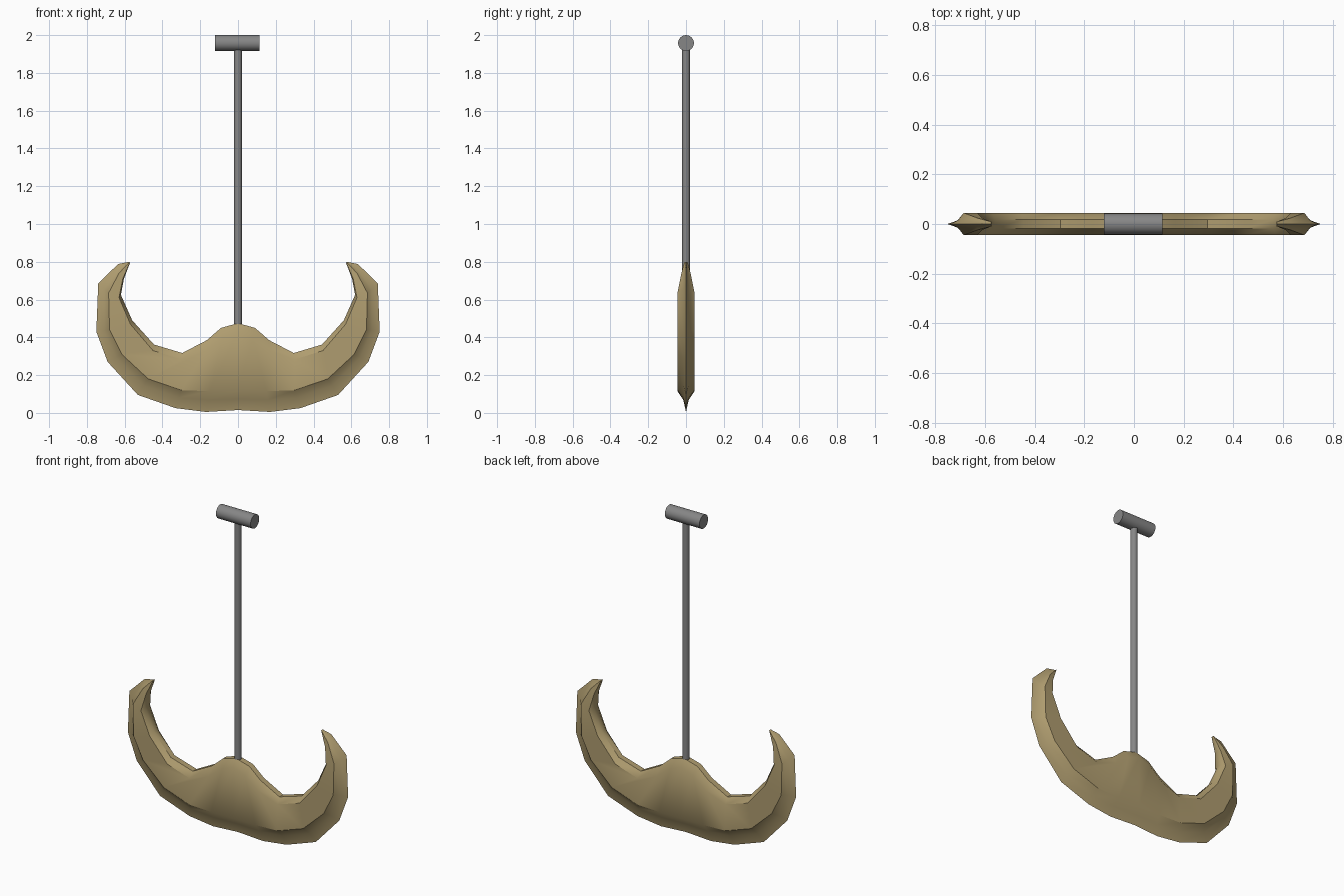
import bpy, bmesh, math

if "Cube" in bpy.data.objects:
    bpy.data.objects.remove(bpy.data.objects["Cube"], do_unlink=True)


def material(name, rgb):
    m = bpy.data.materials.new(name)
    m.use_nodes = True
    m.diffuse_color = (*rgb, 1)
    m.node_tree.nodes["Principled BSDF"].inputs["Base Color"].default_value = (*rgb, 1)
    return m


tan = material("tan_blade", (0.43, 0.335, 0.16))
gray = material("gray_metal", (0.24, 0.24, 0.24))


def finish(obj, mat, angle):
    obj.data.materials.append(mat)
    bpy.ops.object.select_all(action='DESELECT')
    bpy.context.view_layer.objects.active = obj
    obj.select_set(True)
    bpy.ops.object.shade_smooth_by_angle(angle=math.radians(angle))


def cylinder(name, radius, length, loc, rot=(0, 0, 0)):
    bpy.ops.mesh.primitive_cylinder_add(vertices=24, radius=radius, depth=length,
                                        location=loc, rotation=rot)
    obj = bpy.context.object
    obj.name = name
    finish(obj, gray, 40)


# Blade sections from centre to tip: cutting edge, outer bevel line,
# inner bevel line, inner rim (each x, z), then half thickness and rim half width
half = [
    ((0, .015), (0, .115), (0, .43), (0, .475), .045, .018),
    ((.17, .005), (.15, .115), (.08, .40), (.09, .45), .045, .018),
    ((.33, .025), (.30, .12), (.17, .33), (.165, .385), .045, .018),
    ((.53, .095), (.475, .18), (.30, .283), (.295, .317), .045, .018),
    ((.69, .27), (.615, .31), (.45, .33), (.445, .362), .045, .018),
    ((.75, .43), (.68, .44), (.57, .47), (.56, .49), .045, .018),
    ((.74, .685), (.685, .635), (.63, .61), (.62, .625), .045, .016),
    ((.635, .788), (.63, .74), (.61, .71), (.604, .71), .024, .010),
    ((.575, .80), (.574, .798), (.573, .796), (.572, .794), .009, .004),
]


def ring(bm, section, side):
    edge, outer, inner, rim, thick, rim_w = section
    # hollow-ground point between the cutting edge and the outer bevel line
    hollow = [o + (e - o) * 0.42 for o, e in zip(outer, edge)]
    flank = [(hollow, thick * .32), (outer, thick), (inner, thick), (rim, rim_w)]
    pts = [(edge, 0)] + [(p, -y) for p, y in flank] + [(p, y) for p, y in reversed(flank)]
    return [bm.verts.new((side * p[0], y, p[1])) for p, y in pts]


bm = bmesh.new()
rings = [ring(bm, s, -1) for s in reversed(half[1:])] + [ring(bm, s, 1) for s in half]
for a, b in zip(rings, rings[1:]):
    for i in range(len(a)):
        j = (i + 1) % len(a)
        bm.faces.new((a[i], a[j], b[j], b[i]))
bm.faces.new(rings[0])
bm.faces.new(rings[-1])
bmesh.ops.recalc_face_normals(bm, faces=bm.faces)
mesh = bpy.data.meshes.new("blade")
bm.to_mesh(mesh)
bm.free()
blade = bpy.data.objects.new("blade", mesh)
bpy.context.collection.objects.link(blade)
finish(blade, tan, 35)

# Shaft and crossbar grip
cylinder("shaft", .021, 1.49, (0, 0, 1.195))
cylinder("grip", .042, .236, (-.003, 0, 1.958), (0, math.pi / 2, 0))
